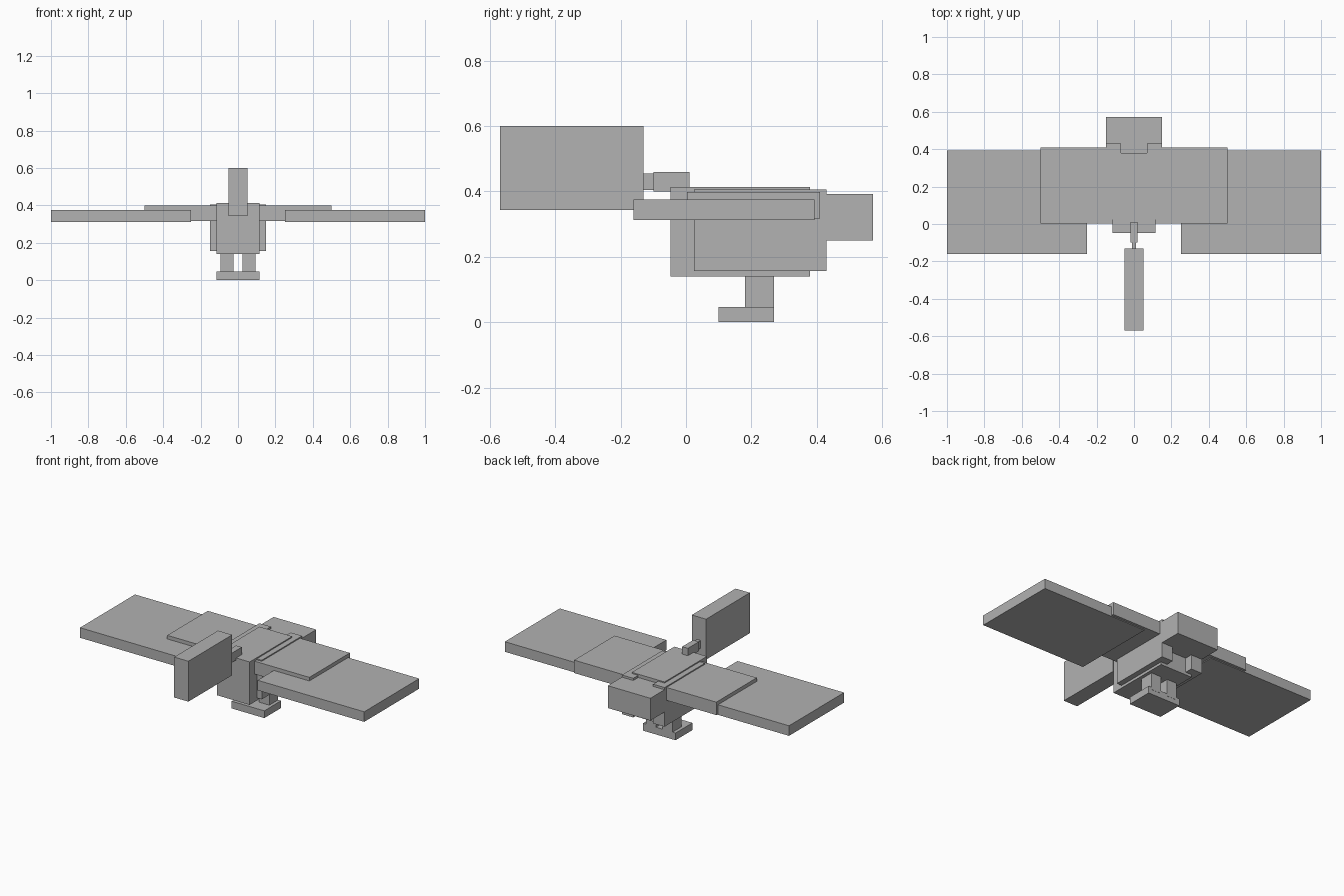
import bpy
from mathutils import Vector

default = bpy.data.objects.get("Cube")
if default:
    bpy.data.objects.remove(default, do_unlink=True)

grey = bpy.data.materials.new("plain_grey")
grey.use_nodes = True
grey.diffuse_color = (0.445, 0.445, 0.445, 1)
grey.node_tree.nodes["Principled BSDF"].inputs["Base Color"].default_value = grey.diffuse_color


def box(name, low, high):
    """Box between two opposite corners."""
    low, high = Vector(low), Vector(high)
    bpy.ops.mesh.primitive_cube_add(size=1)
    obj = bpy.context.object
    obj.name = obj.data.name = name
    for v in obj.data.vertices:
        v.co = (low + high) / 2 + v.co * (high - low)
    obj.data.materials.append(grey)
    return obj


def centre_box(name, half_width, y, z):
    """Box centred on x = 0."""
    return box(name, (-half_width, y[0], z[0]), (half_width, y[1], z[1]))


def pair(name, x, y, z):
    """Left part (+x) and its mirrored right twin."""
    box("left_" + name, (x[0], y[0], z[0]), (x[1], y[1], z[1]))
    box("right_" + name, (-x[1], y[0], z[0]), (-x[0], y[1], z[1]))


# Head and stepped neck
centre_box("head", 0.05, (-0.57, -0.13), (0.343, 0.60))
centre_box("neck_front", 0.012, (-0.15, -0.09), (0.405, 0.455))
centre_box("neck_back", 0.02, (-0.10, 0.01), (0.40, 0.46))

# Body with side panels and tail
centre_box("body", 0.115, (-0.047, 0.38), (0.14, 0.413))
pair("side_panel", (0.07, 0.15), (0.025, 0.43), (0.157, 0.406))
centre_box("tail", 0.15, (0.35, 0.572), (0.25, 0.392))

# Wings: raised inner section overlapping the long outer section
pair("inner_wing", (0.10, 0.50), (0.003, 0.41), (0.317, 0.399))
pair("outer_wing", (0.25, 1.00), (-0.16, 0.393), (0.312, 0.376))

# Legs and feet
pair("leg", (0.023, 0.094), (0.18, 0.27), (0.03, 0.15))
pair("foot", (0.0, 0.115), (0.10, 0.269), (0.0, 0.046))
